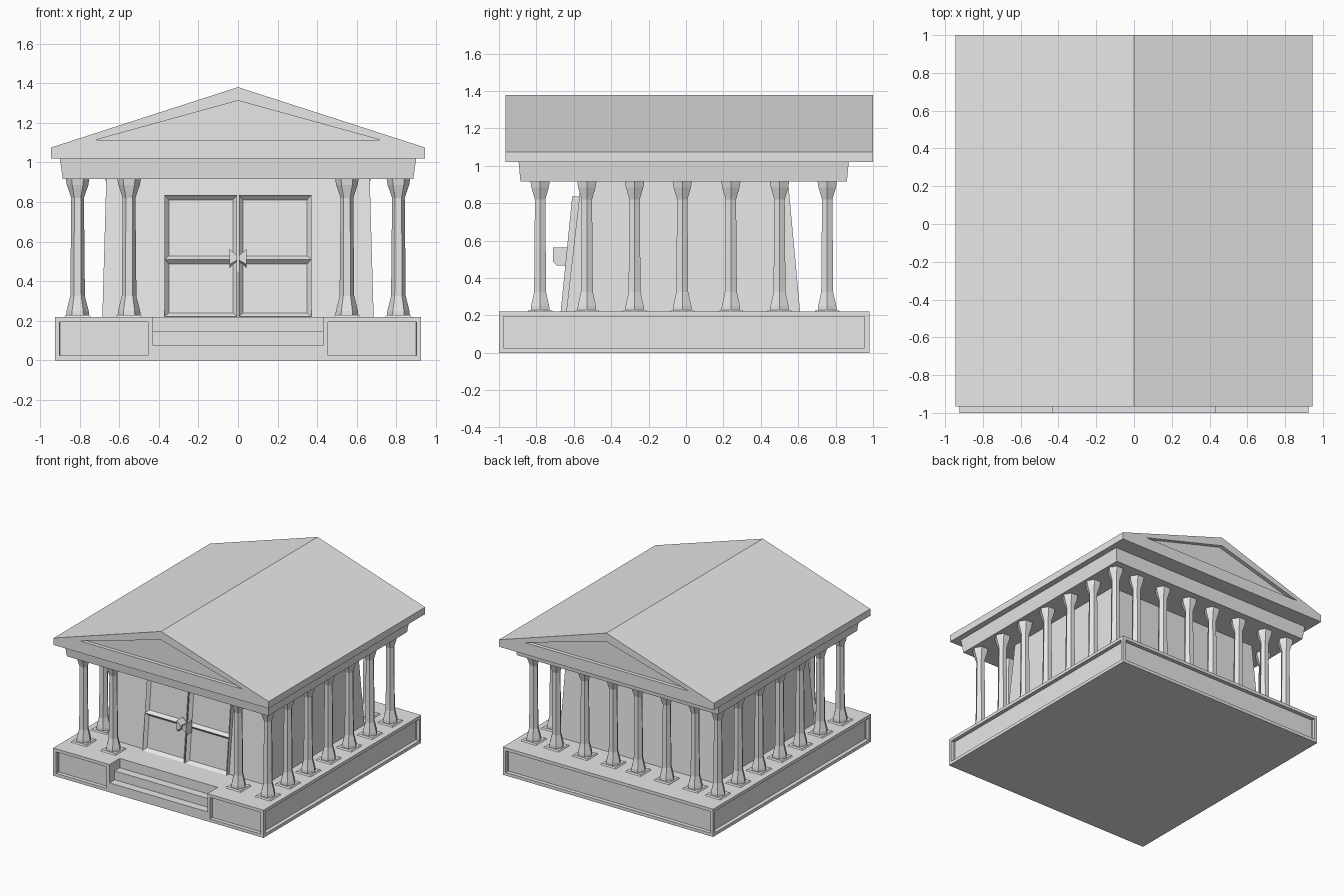
import bpy, bmesh, math

if "Cube" in bpy.data.objects:
    bpy.data.objects.remove(bpy.data.objects["Cube"])

stone = bpy.data.materials.new("light_grey_stone")
stone.diffuse_color = (0.8, 0.8, 0.8, 1)
stone.use_nodes = True
stone.node_tree.nodes["Principled BSDF"].inputs["Base Color"].default_value = stone.diffuse_color


def finish(name, bm):
    bmesh.ops.recalc_face_normals(bm, faces=bm.faces)
    me = bpy.data.meshes.new(name)
    bm.to_mesh(me)
    bm.free()
    me.materials.append(stone)
    ob = bpy.data.objects.new(name, me)
    bpy.context.collection.objects.link(ob)
    return ob


def loft(bm, rings):
    """Stack of closed rings, bridged and capped at both ends."""
    rows = [[bm.verts.new(p) for p in ring] for ring in rings]
    n = len(rows[0])
    for a, b in zip(rows, rows[1:]):
        for i in range(n):
            j = (i + 1) % n
            bm.faces.new((a[i], a[j], b[j], b[i]))
    bm.faces.new(rows[0])
    bm.faces.new(rows[-1])
    bmesh.ops.recalc_face_normals(bm, faces=bm.faces)


def rect(x0, x1, y0, y1, z):
    return [(x0, y0, z), (x1, y0, z), (x1, y1, z), (x0, y1, z)]


def block(name, bottom, top):
    bm = bmesh.new()
    loft(bm, [rect(*bottom), rect(*top)])
    return finish(name, bm)


# Base: U-shaped plan with a stair slot, recessed panels on the outer sides
plan = [(-.925, -1), (-.43, -1), (-.43, -.87), (.43, -.87), (.43, -1),
        (.925, -1), (.925, .98), (-.925, .98)]
bm = bmesh.new()
loft(bm, [[(x, y, z) for x, y in plan] for z in (0, .22)])
panels = []
for f in bm.faces:
    c = f.calc_center_median()
    if abs(f.normal.z) < .1 and (abs(c.x) > .9 or c.y > .9 or c.y < -.99):
        panels.append(f)
ins = bmesh.ops.inset_individual(bm, faces=panels, thickness=.035)
bmesh.ops.inset_individual(bm, faces=panels, thickness=.0005, depth=-.03)
finish("base", bm)

# Steps in the slot
block("lower_step", (-.43, .43, -1, -.87, 0), (-.43, .43, -1, -.87, .075))
block("upper_step", (-.43, .43, -.935, -.87, .075), (-.43, .43, -.935, -.87, .145))

# Inner hall with leaning walls
block("hall_walls", (-.685, .685, -.64, .61, .22), (-.665, .665, -.56, .545, .925))

# Entablature
block("entablature", (-.885, .885, -.885, .86, .915), (-.9, .9, -.895, .87, 1.022))

# Gable roof with a recessed triangle at each end
outer = [(-.945, 1.02), (-.945, 1.075), (0, 1.38), (.945, 1.075), (.945, 1.02)]
inner = [(-.72, 1.113), (0, 1.312), (.72, 1.113)]
bm = bmesh.new()
ends = []
for y, deep in ((-.965, .03), (1.0, -.03)):
    o = [bm.verts.new((x, y, z)) for x, z in outer]
    a = [bm.verts.new((x, y, z)) for x, z in inner]
    b = [bm.verts.new((x, y + deep, z)) for x, z in inner]
    for f in ((o[0], o[1], a[0]), (o[1], o[2], a[1], a[0]), (o[2], o[3], a[2], a[1]),
              (o[3], o[4], a[2]), (o[4], o[0], a[0], a[2]), b):
        bm.faces.new(f)
    for i in range(3):
        j = (i + 1) % 3
        bm.faces.new((a[i], a[j], b[j], b[i]))
    ends.append(o)
for i in range(5):
    j = (i + 1) % 5
    bm.faces.new((ends[0][i], ends[0][j], ends[1][j], ends[1][i]))
finish("roof", bm)

# Columns: flared six-sided shafts on thin plates
profile = [(.058, .225), (.056, .25), (.037, .325), (.032, .82), (.054, .885), (.06, .92)]
spots = [(s * x, -.78) for x in (.81, .55) for s in (-1, 1)]
spots += [(s * .81, y) for y in (-.53, -.275, -.02, .24, .5) for s in (-1, 1)]
spots += [(s * x, .755) for x in (.81, .61, .36, .11) for s in (-1, 1)]
bm = bmesh.new()
loft(bm, [[(r * math.cos(k * math.pi / 3), r * math.sin(k * math.pi / 3), z)
           for k in range(6)] for r, z in profile])
loft(bm, [rect(-.068, .068, -.068, .068, .218), rect(-.06, .06, -.06, .06, .23)])
first = finish("column", bm)
first.location = (*spots[0], 0)
for x, y in spots[1:]:
    ob = bpy.data.objects.new("column", first.data)
    ob.location = (x, y, 0)
    bpy.context.collection.objects.link(ob)


# Double door: leaning leaves, two sunken panels each, and flared handles
def lean(z):
    return -.67 + .1 * (z - .22)


for side, s in (("left", -1), ("right", 1)):
    x0, x1 = sorted((s * .004, s * .37))
    bm = bmesh.new()
    for z0, z1 in ((.222, .51), (.51, .835)):
        loft(bm, [rect(x0, x1, lean(z), lean(z) + .045, z) for z in (z0, z1)])
    fronts = [f for f in bm.faces if f.normal.y < -.9]
    bmesh.ops.inset_individual(bm, faces=fronts, thickness=.03, depth=-.025)
    finish(side + "_door", bm)

    bm = bmesh.new()
    loft(bm, [[(s * x, -.71, .515 + h), (s * x, -.635, .515 + h),
               (s * x, -.635, .515 - h), (s * x, -.69, .515 - h), (s * x, -.71, .515 - .6 * h)]
              for x, h in ((.006, .015), (.042, .048))])
    finish(side + "_door_handle", bm)
